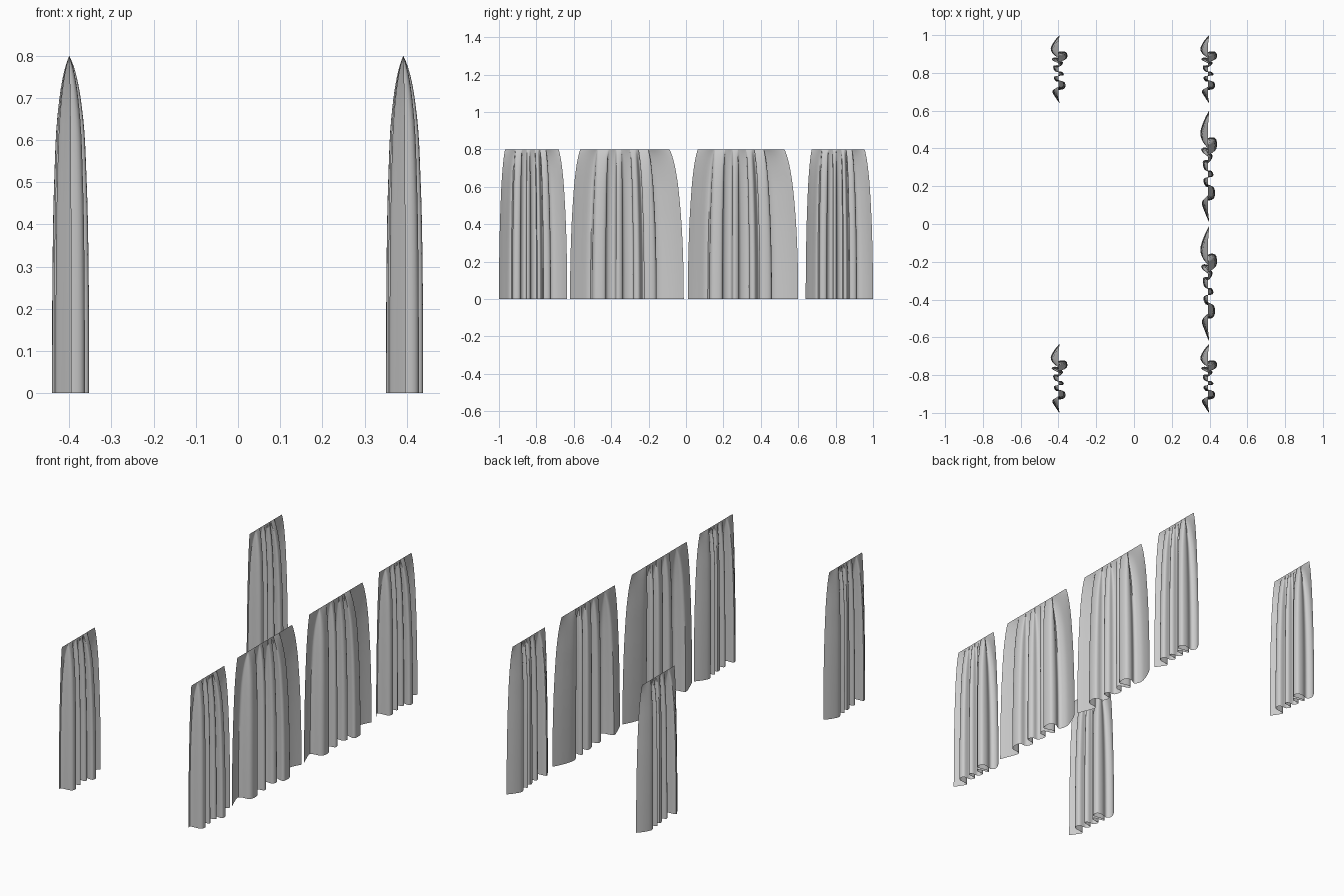
import bpy
import bmesh
from mathutils import Vector

cube = bpy.data.objects.get("Cube")
if cube:
    bpy.data.objects.remove(cube)

# Plain grey cloth
cloth = bpy.data.materials.new("grey cloth")
cloth.use_nodes = True
grey = (0.6, 0.6, 0.6, 1)
cloth.diffuse_color = grey
cloth.node_tree.nodes["Principled BSDF"].inputs["Base Color"].default_value = grey

HEIGHT = 0.8
# Hem path: position along the width (0 to 1), sideways fold offset
HEM = [(0, .005), (.08, -.015), (.18, -.032), (.2, .02), (.24, .036), (.31, .03),
       (.32, -.012), (.39, -.022), (.41, .026), (.46, .018), (.47, -.018),
       (.55, -.026), (.56, .015), (.61, .02), (.64, -.034), (.67, -.02),
       (.65, .036), (.69, .047), (.75, .04), (.76, .01), (.73, -.025),
       (.8, -.041), (.91, -.022), (1, .005)]
# Fold depth by height
DEPTH = [(0, 1), (.2, .99), (.4, .94), (.52, .86), (.62, .76), (.7, .57),
         (.75, .37), (.78, .18), (.8, 0)]


def smooth_path(points, steps):
    """Catmull-Rom curve through the points."""
    p = [Vector(q) for q in points]
    p = [p[0]] + p + [p[-1]]
    out = []
    for a, b, c, d in zip(p, p[1:], p[2:], p[3:]):
        for i in range(steps):
            t = i / steps
            out.append(0.5 * (2 * b + (c - a) * t + (2 * a - 5 * b + 4 * c - d) * t**2
                              + (3 * b - a - 3 * c + d) * t**3))
    return out + [p[-1]]


def curtain(name, x, y0, y1):
    """Draped sheet gathered to a straight top edge."""
    width = y1 - y0
    bm = bmesh.new()
    rows = []
    for z, depth in smooth_path(DEPTH, 3):
        pull = 0.5 * (1 - depth) + 0.5 * (z / HEIGHT)**2
        low = y0 + 0.09 * width * pull
        high = y1 - 0.125 * width * pull
        rows.append([bm.verts.new((x + off * depth, low + (high - low) * t, z))
                     for t, off in smooth_path(HEM, 4)])
    for lower, upper in zip(rows, rows[1:]):
        for i in range(len(lower) - 1):
            bm.faces.new((lower[i], lower[i + 1], upper[i + 1], upper[i]))
    mesh = bpy.data.meshes.new(name)
    bm.to_mesh(mesh)
    bm.free()
    mesh.materials.append(cloth)
    obj = bpy.data.objects.new(name, mesh)
    bpy.context.collection.objects.link(obj)
    bpy.ops.object.select_all(action='DESELECT')
    obj.select_set(True)
    bpy.context.view_layer.objects.active = obj
    bpy.ops.object.shade_smooth_by_angle(angle=0.9)


# Full row on the left side, end curtains only on the right side
LEFT, RIGHT = 0.392, -0.4
FRONT, BACK = (-1, -0.635), (0.64, 1)
curtain("left_front_narrow_curtain", LEFT, *FRONT)
curtain("left_front_wide_curtain", LEFT, -0.62, -0.012)
curtain("left_back_wide_curtain", LEFT, 0.01, 0.6)
curtain("left_back_narrow_curtain", LEFT, *BACK)
curtain("right_front_narrow_curtain", RIGHT, *FRONT)
curtain("right_back_narrow_curtain", RIGHT, *BACK)
